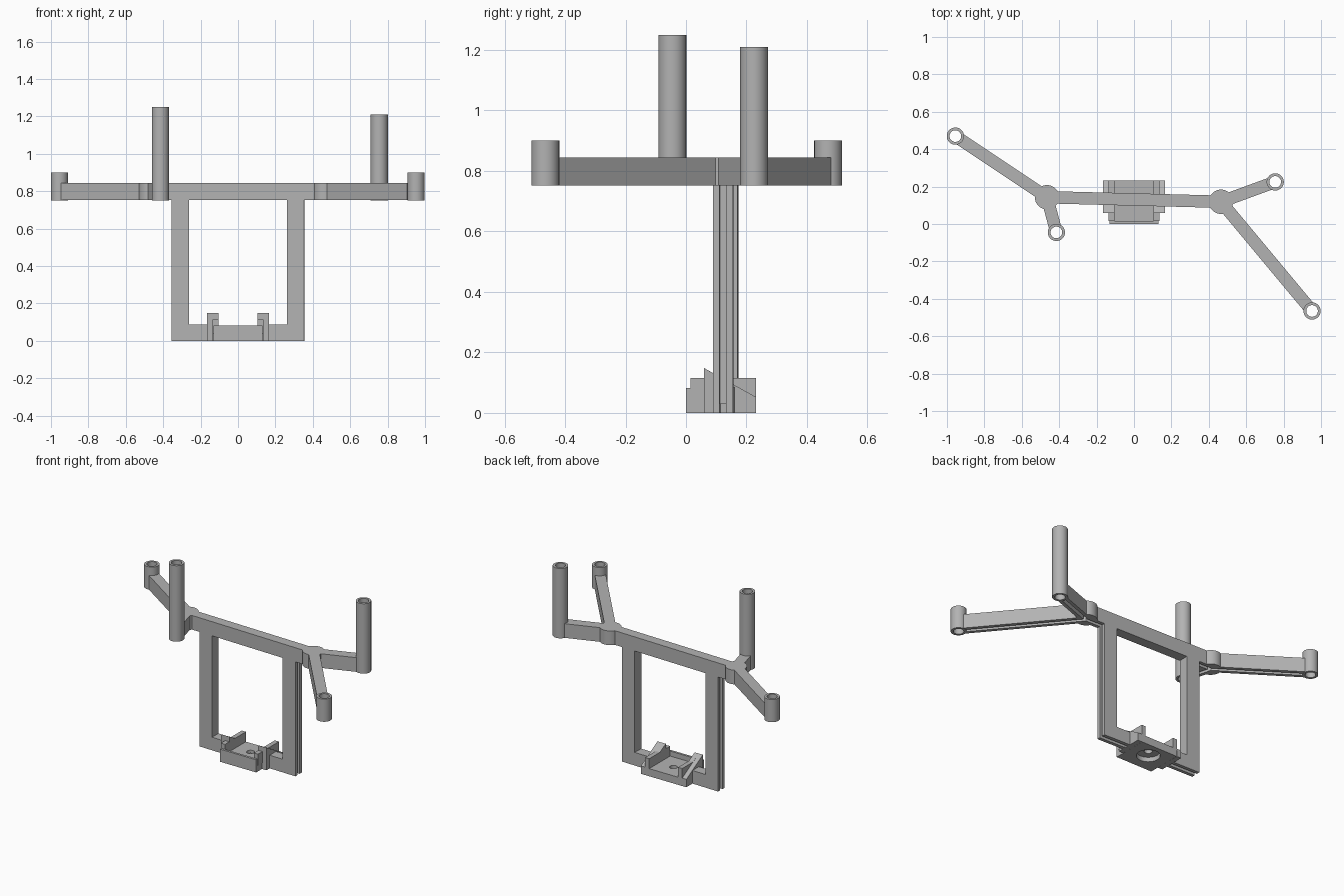
import bpy
import math
from mathutils import Vector

if "Cube" in bpy.data.objects:
    bpy.data.objects.remove(bpy.data.objects["Cube"])

grey = bpy.data.materials.new("plain grey")
grey.use_nodes = True
grey.diffuse_color = (0.45, 0.45, 0.45, 1)
grey.node_tree.nodes["Principled BSDF"].inputs["Base Color"].default_value = (0.45, 0.45, 0.45, 1)

WIDTH, GROOVE, DEPTH = 0.066, 0.022, 0.03
LOW, HIGH = 0.752, 0.845
OUT, INNER = 0.355, 0.262


def prism(name, outline, z0, z1):
    """Upright prism over a list of (x, y) points."""
    n = len(outline)
    verts = [(x, y, z) for z in (z0, z1) for x, y in outline]
    faces = [tuple(range(n))[::-1], tuple(range(n, 2 * n))]
    faces += [(i, (i + 1) % n, (i + 1) % n + n, i + n) for i in range(n)]
    mesh = bpy.data.meshes.new(name)
    mesh.from_pydata(verts, [], faces)
    mesh.materials.append(grey)
    obj = bpy.data.objects.new(name, mesh)
    bpy.context.collection.objects.link(obj)
    return obj


def bar(name, a, b, width, z0, z1):
    """Straight bar between two plan points."""
    a, b = Vector(a), Vector(b)
    d = (b - a).normalized()
    side = Vector((-d.y, d.x)) * width / 2
    return prism(name, [a - side, b - side, b + side, a + side], z0, z1)


def disc(name, c, r, z0, z1, sides=48):
    ring = [(c[0] + r * math.cos(2 * math.pi * i / sides),
             c[1] + r * math.sin(2 * math.pi * i / sides)) for i in range(sides)]
    return prism(name, ring, z0, z1)


def cut(obj, *cutters):
    """Subtract the cutters and discard them."""
    bpy.context.view_layer.objects.active = obj
    for c in cutters:
        m = obj.modifiers.new("cut", "BOOLEAN")
        m.operation, m.solver, m.object = "DIFFERENCE", "EXACT", c
        bpy.ops.object.modifier_apply(modifier=m.name)
        bpy.data.objects.remove(c)


def smooth(obj):
    bpy.ops.object.select_all(action="DESELECT")
    obj.select_set(True)
    bpy.context.view_layer.objects.active = obj
    bpy.ops.object.shade_smooth_by_angle(angle=math.radians(30))


hubs = {"right": Vector((-0.465, 0.143)), "left": Vector((0.465, 0.119))}
posts = [("right", "back", (-0.955, 0.47), 0.9), ("right", "front", (-0.415, -0.045), 1.25),
         ("left", "back", (0.755, 0.225), 1.21), ("left", "front", (0.952, -0.465), 0.9)]


def on_beam(x):
    """Plan point on the line between the hubs."""
    return hubs["right"].lerp(hubs["left"], (x + 0.465) / 0.93)


# Frame with a window, a gap for the tray and a cable groove round the outside
frame = bar("frame", on_beam(-OUT), on_beam(OUT), WIDTH, 0, HIGH)
cut(frame,
    bar("window", on_beam(-INNER), on_beam(INNER), 0.2, 0.086, LOW),
    bar("tray_gap", (-0.12, 0.13), (0.12, 0.13), 0.2, -0.1, 0.3),
    bar("under_groove", on_beam(-0.5), on_beam(0.5), GROOVE, -0.1, DEPTH),
    *[bar("side_groove", on_beam(s * (OUT - DEPTH)), on_beam(s * 0.5), GROOVE, -0.1, LOW + DEPTH)
      for s in (-1, 1)])

# Round hubs, beam ends and their grooves
for side, c in hubs.items():
    s = 1 if side == "left" else -1
    stub = bar(side + "_beam_end", on_beam(s * OUT), on_beam(s * 0.425), WIDTH, LOW, HIGH)
    cut(stub, bar("groove", on_beam(s * 0.3), on_beam(s * 0.5), GROOVE, 0.7, LOW + DEPTH))
    hub = disc(side + "_hub", c, 0.065, LOW, HIGH)
    grooves = [bar("groove", on_beam(s * 0.3), c, GROOVE, 0.7, LOW + DEPTH)]
    grooves += [bar("groove", c, p[2], GROOVE, 0.7, LOW + DEPTH) for p in posts if p[0] == side]
    cut(hub, *grooves)
    smooth(hub)

# Arms and hollow posts
for side, end, p, top in posts:
    c, p = hubs[side], Vector(p)
    d = (p - c).normalized()
    arm = bar(f"{side}_{end}_arm", c + d * 0.045, p - d * 0.034, WIDTH, LOW, HIGH)
    cut(arm, bar("groove", c, p, GROOVE, 0.7, LOW + DEPTH))
    post = disc(f"{side}_{end}_post", p, 0.046, LOW - 0.001, top)
    cut(post, disc("bore", p, 0.031, 0.7, 1.4))
    smooth(post)

# Tray floor with a counterbored screw hole
floor = bar("tray_floor", (-0.132, 0.116), (0.132, 0.116), 0.232, 0, 0.05)
cut(floor, disc("counterbore", (0, 0.13), 0.07, -0.1, 0.03),
    disc("screw_hole", (0, 0.13), 0.024, -0.1, 0.2))
bar("tray_front_lip", (-0.132, 0.0075), (0.132, 0.0075), 0.015, 0.04, 0.083)

# Tray side walls, sloping outer braces and small hooks
for side, s in (("left", 1), ("right", -1)):
    bar(side + "_tray_wall", (s * 0.12, 0.015), (s * 0.12, 0.232), 0.03, 0.04, 0.115)
    brace = bar(side + "_brace", (s * 0.149, 0.06), (s * 0.149, 0.232), 0.032, 0, 0.148)
    for v in brace.data.vertices:
        if v.co.z > 0.1 and v.co.y > 0.2:
            v.co.z = 0.052
    hook = bar(side + "_hook", (s * 0.12, 0.06), (s * 0.12, 0.12), 0.03, 0.114, 0.148)
    for v in hook.data.vertices:
        if v.co.z > 0.13 and v.co.y > 0.1:
            v.co.z = 0.115
